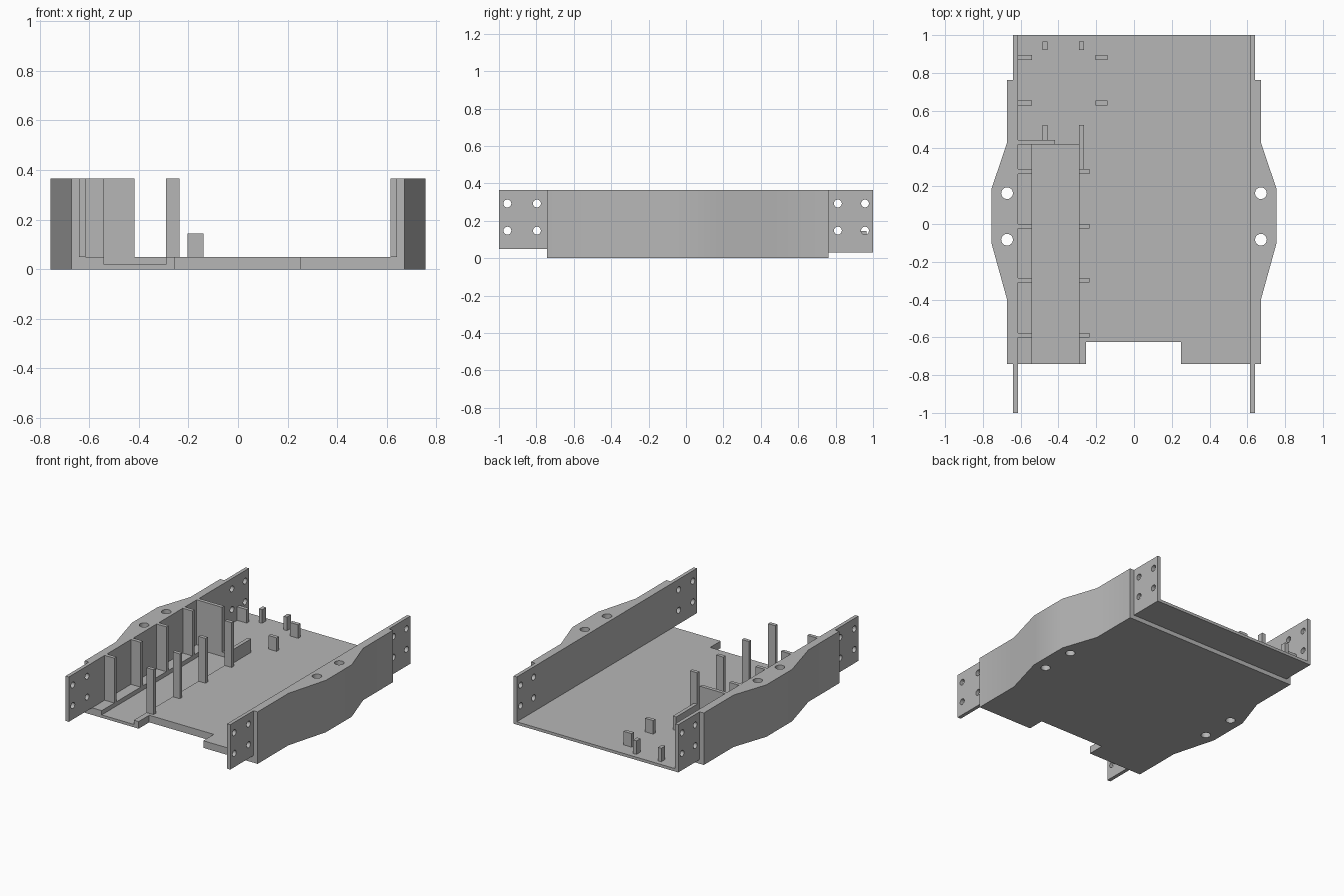
import bpy, bmesh, math
from mathutils import Matrix

cube = bpy.data.objects.get("Cube")
if cube:
    bpy.data.objects.remove(cube, do_unlink=True)

grey = bpy.data.materials.new("light grey plastic")
grey.use_nodes = True
grey.diffuse_color = (0.47, 0.47, 0.47, 1)
grey.node_tree.nodes["Principled BSDF"].inputs["Base Color"].default_value = (0.47, 0.47, 0.47, 1)

TOP, FLOOR, LOW = 0.365, 0.05, 0.145      # wall top, floor top, low peg top
INNER, OUTER = 0.615, 0.64                # thin wall faces
FRONT, BACK = -0.742, 0.762               # ends of the thick body


def finish(name, bm):
    bmesh.ops.recalc_face_normals(bm, faces=bm.faces)
    mesh = bpy.data.meshes.new(name)
    bm.to_mesh(mesh)
    bm.free()
    mesh.materials.append(grey)
    ob = bpy.data.objects.new(name, mesh)
    bpy.context.collection.objects.link(ob)
    return ob


def prism(name, outline, z0, z1):
    bm = bmesh.new()
    face = bm.faces.new([bm.verts.new((x, y, z0)) for x, y in outline])
    ext = bmesh.ops.extrude_face_region(bm, geom=[face])
    verts = [v for v in ext["geom"] if isinstance(v, bmesh.types.BMVert)]
    bmesh.ops.translate(bm, verts=verts, vec=(0, 0, z1 - z0))
    return finish(name, bm)


def box(name, x0, x1, y0, y1, z0, z1):
    return prism(name, [(x0, y0), (x1, y0), (x1, y1), (x0, y1)], z0, z1)


def drill(centre, radius, axis):
    bm = bmesh.new()
    turn = Matrix.Rotation(math.pi / 2, 4, "Y") if axis == "X" else Matrix()
    bmesh.ops.create_cone(bm, cap_ends=True, segments=32, radius1=radius, radius2=radius,
                          depth=1.2 if axis == "Z" else 0.2,
                          matrix=Matrix.Translation(centre) @ turn)
    return finish("drill", bm)


def cut(ob, cutters):
    bpy.context.view_layer.objects.active = ob
    for c in cutters:
        c.hide_render = True
        mod = ob.modifiers.new("cut", "BOOLEAN")
        mod.operation, mod.solver, mod.object = "DIFFERENCE", "EXACT", c
        bpy.ops.object.modifier_apply(modifier=mod.name)
        bpy.data.objects.remove(c, do_unlink=True)


def smooth(ob):
    bpy.ops.object.select_all(action="DESELECT")
    ob.select_set(True)
    bpy.context.view_layer.objects.active = ob
    bpy.ops.object.shade_smooth_by_angle(angle=math.radians(30))


# Floor tray with front notch, sunken channel and thinner rear lip
floor = box("floor", -INNER, INNER, FRONT, 1, 0, FLOOR)
cut(floor, [box("notch", -0.253, 0.25, -1, -0.625, -0.1, 0.1),
            box("channel", -0.54, -0.29, -1, 0.42, 0.02, 0.1),
            box("rear_step", -1, 1, BACK, 1.1, -0.1, 0.03)])

# Side walls with bulged outer faces, and bolt plates at both ends
bulge = [(INNER, FRONT), (0.672, FRONT), (0.672, -0.4), (0.755, -0.1),
         (0.755, 0.185), (0.672, 0.43), (0.672, BACK), (INNER, BACK)]
for side, s in (("left", 1), ("right", -1)):
    wall = prism(side + "_side_wall", [(s * x, y) for x, y in bulge], 0, TOP)
    cut(wall, [drill((s * 0.672, y, 0.2), 0.031, "Z") for y in (-0.083, 0.163)])
    smooth(wall)
    x0, x1 = sorted((s * INNER, s * OUTER))
    for end, y0, y1, z0, holes in (("front", -1, FRONT, FLOOR, (-0.955, -0.797)),
                                   ("rear", BACK, 1, 0.03, (0.812, 0.957))):
        plate = box(f"{side}_{end}_bolt_plate", x0, x1, y0, y1, z0, TOP)
        cut(plate, [drill((s * 0.627, y, z), 0.021, "X") for y in holes for z in (0.147, 0.292)])
        smooth(plate)

# Tall ribs on the wall paired with posts across the channel
for y in (-0.602, -0.31, -0.025, 0.265):
    box("channel_rib", -INNER, -0.54, y, y + 0.025, FLOOR, TOP)
    box("channel_post", -0.29, -0.235, y, y + 0.025, FLOOR, TOP)
box("channel_end_plate", -INNER, -0.418, 0.42, 0.445, FLOOR, TOP)

# Low board supports behind the channel
for x, y0 in ((-0.484, 0.445), (-0.291, 0.29)):
    box("support_rail", x, x + 0.026, y0, 0.525, FLOOR, LOW)
    box("support_peg", x, x + 0.026, 0.922, 0.966, FLOOR, LOW)
for y in (0.628, 0.868):
    box("wall_block", -INNER, -0.54, y, y + 0.026, FLOOR, LOW)
    box("floor_block", -0.203, -0.14, y, y + 0.026, FLOOR, LOW)
